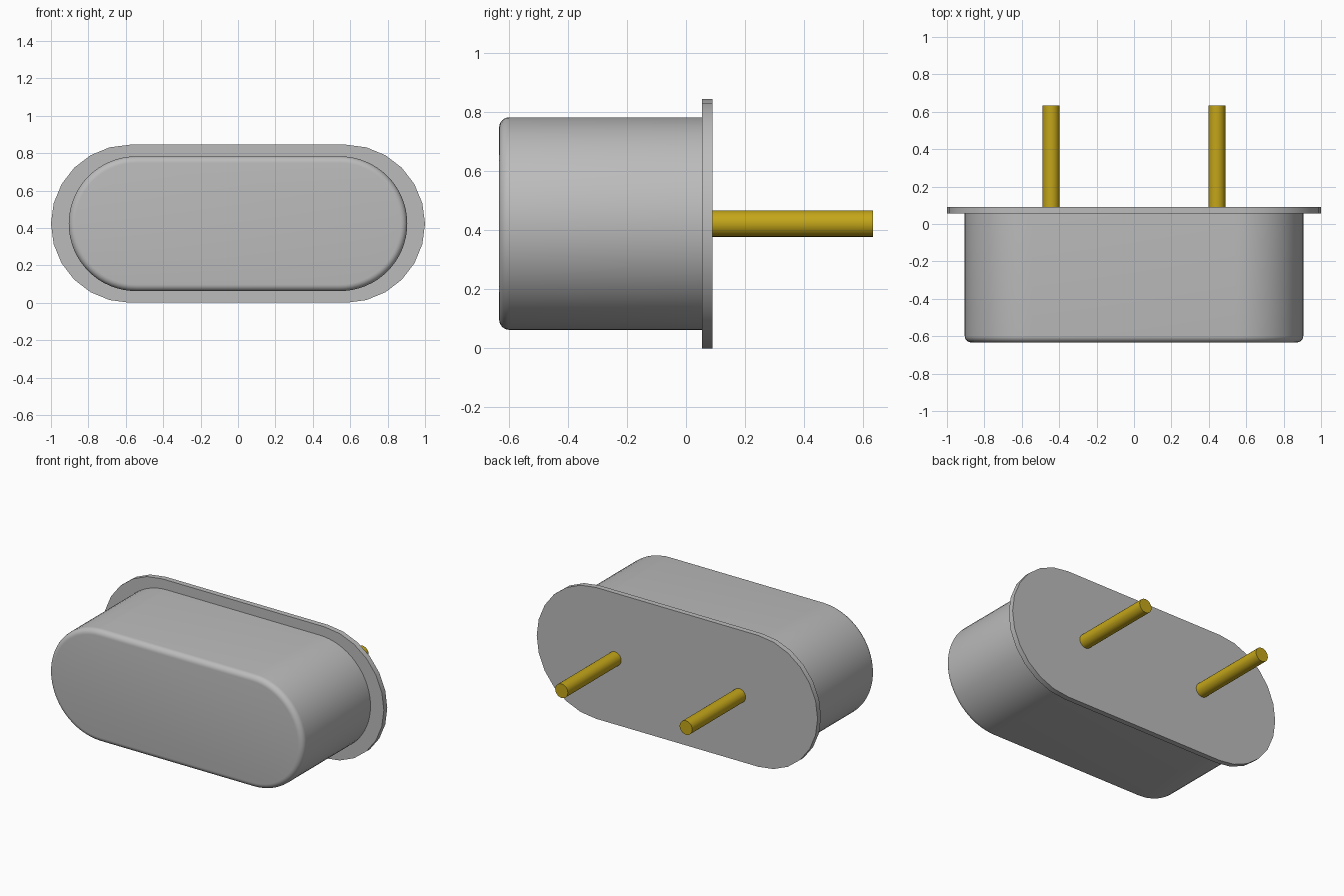
import bpy, bmesh, math

if "Cube" in bpy.data.objects:
    bpy.data.objects.remove(bpy.data.objects["Cube"])

ZC = 0.4225  # height of the centre line


def material(name, rgb):
    m = bpy.data.materials.new(name)
    m.diffuse_color = (*rgb, 1)
    m.use_nodes = True
    m.node_tree.nodes["Principled BSDF"].inputs["Base Color"].default_value = m.diffuse_color
    return m


grey = material("grey metal", (0.5, 0.5, 0.5))
gold = material("gold", (0.55, 0.38, 0.01))


def stadium(half_length, radius, y, segs):
    """Rounded-end outline in the xz plane at depth y."""
    pts = []
    for side, start in ((1, -math.pi / 2), (-1, math.pi / 2)):
        for i in range(segs + 1):
            a = start + math.pi * i / segs
            pts.append((side * half_length + radius * math.cos(a), y, ZC + radius * math.sin(a)))
    return pts


def loft(name, rings, mat):
    """Skin a stack of outlines and cap both ends."""
    bm = bmesh.new()
    loops = [[bm.verts.new(p) for p in r] for r in rings]
    n = len(loops[0])
    for a, b in zip(loops, loops[1:]):
        for i in range(n):
            j = (i + 1) % n
            bm.faces.new((a[i], a[j], b[j], b[i]))
    bm.faces.new(loops[0])
    bm.faces.new(loops[-1])
    bmesh.ops.recalc_face_normals(bm, faces=bm.faces)
    me = bpy.data.meshes.new(name)
    bm.to_mesh(me)
    bm.free()
    me.materials.append(mat)
    ob = bpy.data.objects.new(name, me)
    bpy.context.collection.objects.link(ob)
    finish(ob)


def finish(ob):
    bpy.ops.object.select_all(action='DESELECT')
    ob.select_set(True)
    bpy.context.view_layer.objects.active = ob
    bpy.ops.object.shade_smooth_by_angle(angle=math.radians(32))


# Can with a rounded front edge
FILLET, FRONT, R = 0.035, -0.633, 0.36
rings = []
for k in range(7):
    a = math.pi / 2 * k / 6
    rings.append(stadium(0.545, R - FILLET + FILLET * math.sin(a),
                         FRONT + FILLET * (1 - math.cos(a)), 32))
rings.append(stadium(0.545, R, 0.06, 32))
loft("can", rings, grey)

# Base flange
loft("base_flange", [stadium(0.5775, ZC, y, 12) for y in (0.055, 0.09)], grey)

# Two pins out of the back
for side, label in ((-1, "left"), (1, "right")):
    y0, y1 = 0.08, 0.633
    bpy.ops.mesh.primitive_cylinder_add(vertices=24, radius=0.045, depth=y1 - y0,
                                        location=(side * 0.443, (y0 + y1) / 2, ZC),
                                        rotation=(math.pi / 2, 0, 0))
    pin = bpy.context.object
    pin.name = label + "_pin"
    pin.data.materials.append(gold)
    finish(pin)
